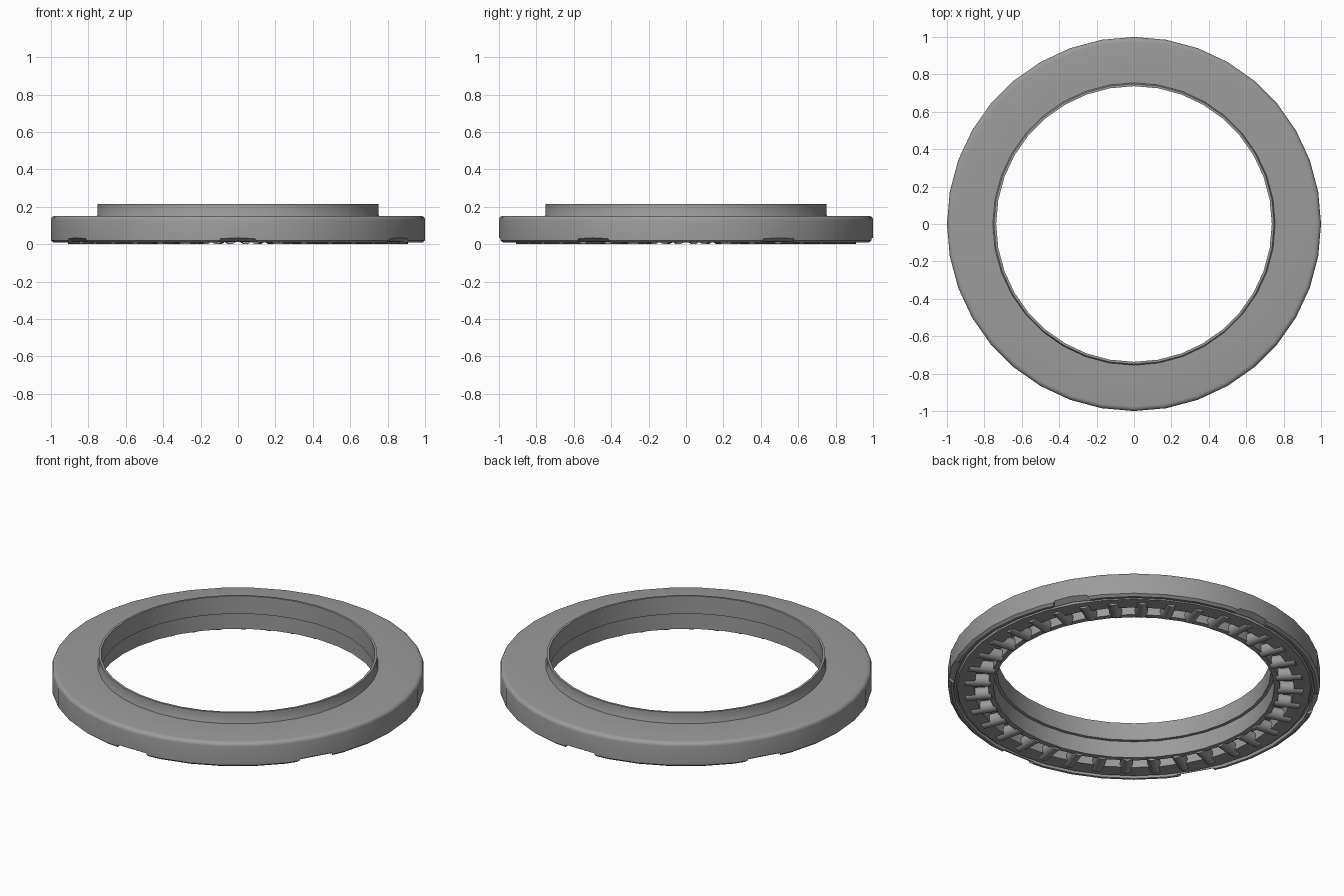
import bpy, bmesh
from math import sin, cos, pi, radians
from mathutils import Matrix, Vector

if "Cube" in bpy.data.objects:
    bpy.data.objects.remove(bpy.data.objects["Cube"], do_unlink=True)

SIDES = 36

steel = bpy.data.materials.new("grey steel")
steel.use_nodes = True
GREY = (0.33, 0.33, 0.33, 1)
steel.diffuse_color = GREY
steel.node_tree.nodes["Principled BSDF"].inputs["Base Color"].default_value = GREY


def finish(name, bm):
    bmesh.ops.recalc_face_normals(bm, faces=bm.faces[:])
    mesh = bpy.data.meshes.new(name)
    bm.to_mesh(mesh)
    bm.free()
    mesh.materials.append(steel)
    ob = bpy.data.objects.new(name, mesh)
    bpy.context.collection.objects.link(ob)
    return ob


def lathe(name, profile):
    """Closed (radius, height) profile spun about the z axis."""
    bm = bmesh.new()
    rings = [[bm.verts.new((r * cos(2 * pi * i / SIDES), r * sin(2 * pi * i / SIDES), z))
              for r, z in profile] for i in range(SIDES)]
    n = len(profile)
    for i in range(SIDES):
        a, b = rings[i], rings[(i + 1) % SIDES]
        for j in range(n):
            k = (j + 1) % n
            bm.faces.new((a[j], b[j], b[k], a[k]))
    return finish(name, bm)


def smooth(ob):
    bpy.ops.object.select_all(action='DESELECT')
    ob.select_set(True)
    bpy.context.view_layer.objects.active = ob
    bpy.ops.object.shade_smooth_by_angle(angle=radians(35))


# Housing: rounded shoulder, thin rim, recessed underside with roller groove
shoulder = [(0.975 + 0.025 * cos(a), 0.13 + 0.022 * sin(a))
            for a in [i * pi / 8 for i in range(5)]]
housing = lathe("housing", [(0.755, 0.152), (0.755, 0.012), (0.785, 0.012), (0.785, 0.07),
                            (0.86, 0.07), (0.86, 0.012), (0.95, 0.012), (0.955, 0.025),
                            (0.965, 0.025), (0.97, 0.008), (0.985, 0.008), (1.0, 0.02)]
                + shoulder)

# Crimped notches: sloped wedges cut from the lower rim
bm = bmesh.new()
for i in range(6):
    spin = Matrix.Rotation(radians(30 + 60 * i), 4, 'Z')
    section = [(0.94, 0.0, 0.115), (1.03, 0.052, 0.075), (1.03, -0.03, 0.125), (0.94, -0.03, 0.125)]
    sides = [[bm.verts.new(spin @ Vector((r, s * w, z))) for r, z, w in section] for s in (-1, 1)]
    bm.faces.new(sides[0])
    bm.faces.new(sides[1][::-1])
    for j in range(4):
        k = (j + 1) % 4
        bm.faces.new((sides[0][j], sides[1][j], sides[1][k], sides[0][k]))
cutter = finish("notch_cutter", bm)
cutter.hide_render = True
cut = housing.modifiers.new("notches", 'BOOLEAN')
cut.operation = 'DIFFERENCE'
cut.solver = 'EXACT'
cut.object = cutter
bpy.context.view_layer.objects.active = housing
housing.select_set(True)
bpy.ops.object.modifier_apply(modifier=cut.name)
bpy.data.objects.remove(cutter, do_unlink=True)
smooth(housing)

# Thin sleeve standing above the housing
smooth(lathe("collar", [(0.737, 0.215), (0.75, 0.215), (0.75, 0.16), (0.756, 0.15),
                        (0.756, 0.11), (0.737, 0.11)]))

# Radial needle rollers on the underside
bm = bmesh.new()
for i in range(SIDES):
    place = (Matrix.Rotation(radians(2.8 + 360 * i / SIDES), 4, 'Z')
             @ Matrix.Translation((0.84, 0, 0.035)) @ Matrix.Rotation(pi / 2, 4, 'Y'))
    bmesh.ops.create_cone(bm, cap_ends=True, segments=16, radius1=0.035, radius2=0.035,
                          depth=0.14, matrix=place)
smooth(finish("needle_rollers", bm))
